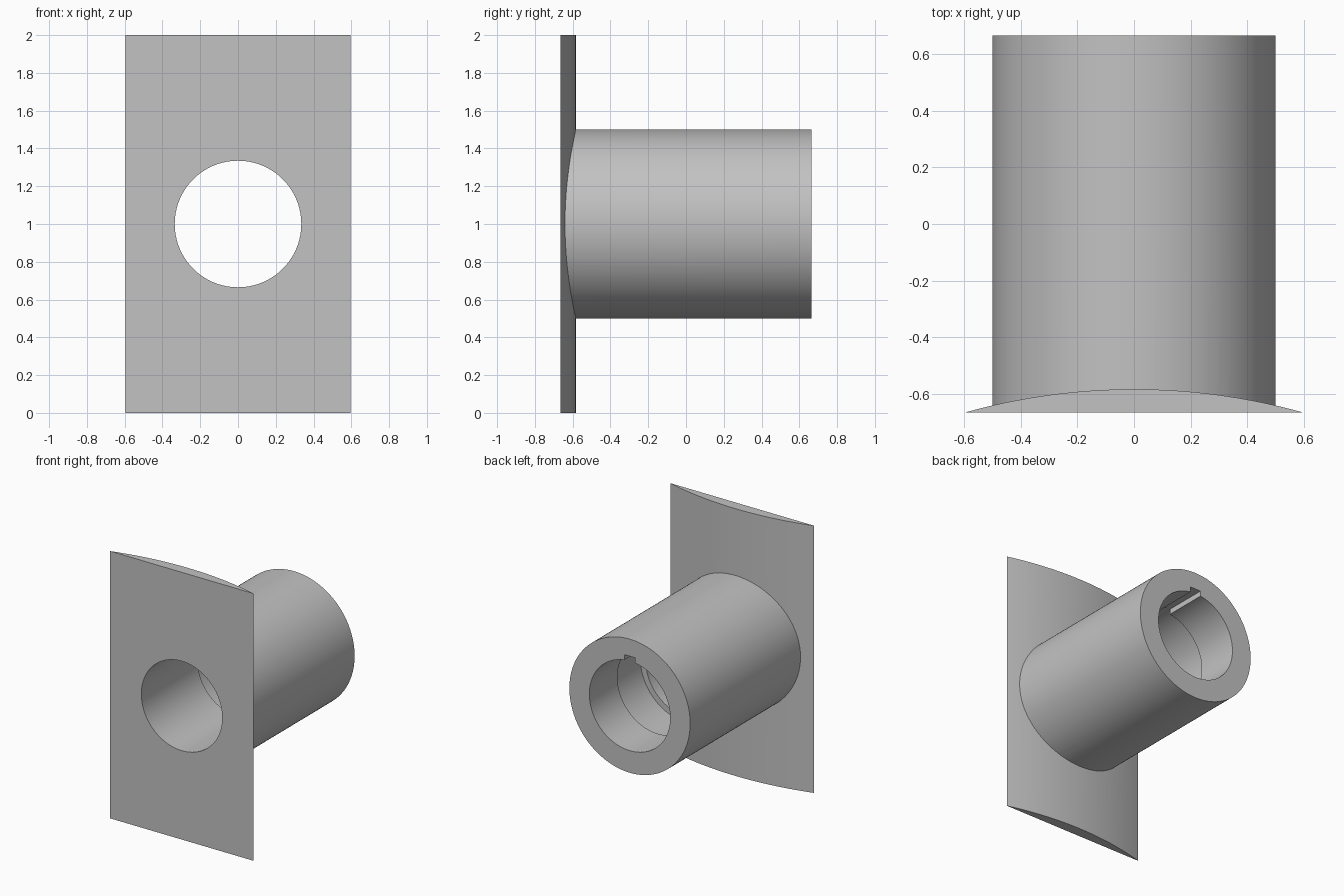
import bpy, bmesh
from math import sin, cos, asin, pi
from mathutils import Vector

cube = bpy.data.objects.get("Cube")
if cube:
    bpy.data.objects.remove(cube, do_unlink=True)

HALF_W, FRONT, BACK, SAGITTA, MID_Z = 0.596, -0.665, 0.665, 0.082, 1.0
SEGMENTS = 128

grey = bpy.data.materials.new("plain_grey")
grey.use_nodes = True
grey.diffuse_color = (0.54, 0.54, 0.54, 1)
grey.node_tree.nodes["Principled BSDF"].inputs["Base Color"].default_value = grey.diffuse_color


def make_object(name, bm):
    bmesh.ops.recalc_face_normals(bm, faces=bm.faces)
    mesh = bpy.data.meshes.new(name)
    bm.to_mesh(mesh)
    bm.free()
    mesh.materials.append(grey)
    obj = bpy.data.objects.new(name, mesh)
    bpy.context.collection.objects.link(obj)
    return obj


def turned(name, profile):
    """Closed solid turned about the sleeve axis from (y, radius) pairs."""
    bm = bmesh.new()
    rings = []
    for y, r in profile:
        angles = [2 * pi * i / SEGMENTS for i in range(SEGMENTS)]
        rings.append([bm.verts.new((r * cos(a), y, MID_Z + r * sin(a))) for a in angles])
    for a, b in zip(rings, rings[1:]):
        for i in range(SEGMENTS):
            j = (i + 1) % SEGMENTS
            bm.faces.new((a[i], a[j], b[j], b[i]))
    bm.faces.new(rings[0])
    bm.faces.new(rings[-1])
    return make_object(name, bm)


def combine(target, other, operation):
    mod = target.modifiers.new(operation.title(), 'BOOLEAN')
    mod.operation = operation
    mod.solver = 'EXACT'
    mod.object = other
    bpy.context.view_layer.objects.active = target
    bpy.ops.object.modifier_apply(modifier=mod.name)
    bpy.data.objects.remove(other, do_unlink=True)


# Plate: flat front, shallow arched back
radius = (HALF_W ** 2 + SAGITTA ** 2) / (2 * SAGITTA)
half_angle = asin(HALF_W / radius)
bm = bmesh.new()
outline = []
for i in range(33):
    a = half_angle * (i / 16 - 1)
    y = FRONT + SAGITTA - radius * (1 - cos(a))
    outline.append(bm.verts.new((radius * sin(a), y, 0)))
base = bm.faces.new(outline)
top = bmesh.ops.extrude_face_region(bm, geom=[base])["geom"]
bmesh.ops.translate(bm, vec=Vector((0, 0, 2)),
                    verts=[v for v in top if isinstance(v, bmesh.types.BMVert)])
body = make_object("plate_with_sleeve", bm)

# Sleeve, started inside the plate
sleeve = turned("sleeve", [(FRONT + 0.012, 0.5), (BACK, 0.5)])
combine(body, sleeve, 'UNION')

# Bore with a wider relief in the middle
bore = turned("bore_cutter", [(-0.9, 0.335), (0, 0.335), (0, 0.378),
                              (0.333, 0.378), (0.333, 0.335), (0.9, 0.335)])
combine(body, bore, 'DIFFERENCE')

# Keyway at the top of the rear bore
bm = bmesh.new()
bmesh.ops.create_cube(bm, size=1)
bmesh.ops.scale(bm, vec=(0.09, 0.6, 0.1), verts=bm.verts)
bmesh.ops.translate(bm, vec=(0, 0.6, MID_Z + 0.322), verts=bm.verts)
combine(body, make_object("keyway_cutter", bm), 'DIFFERENCE')

# Smooth curves, crisp edges
bpy.ops.object.select_all(action='DESELECT')
body.select_set(True)
bpy.context.view_layer.objects.active = body
bpy.ops.object.shade_smooth_by_angle(angle=pi / 12)
